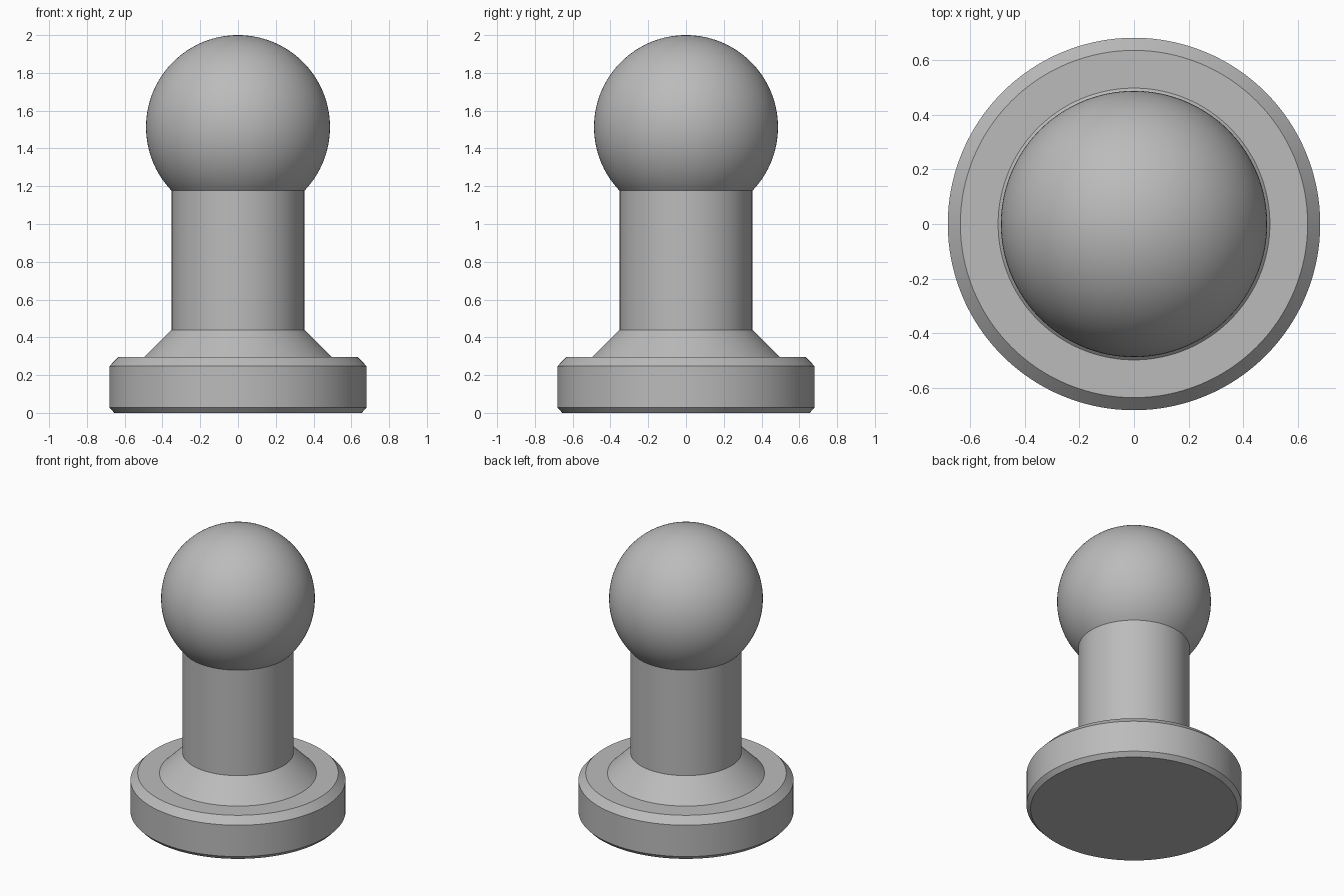
import bpy
import bmesh
from math import sin, cos, pi, asin, radians

SEGMENTS = 128

cube = bpy.data.objects.get("Cube")
if cube:
    bpy.data.objects.remove(cube, do_unlink=True)

# Single plain grey finish
grey = bpy.data.materials.new("plain_grey")
grey.use_nodes = True
COLOUR = (0.5, 0.5, 0.5, 1)
grey.diffuse_color = COLOUR
grey.node_tree.nodes["Principled BSDF"].inputs["Base Color"].default_value = COLOUR


def turned(name, profile):
    """Spin a bottom-to-top (radius, height) profile around the z axis."""
    bm = bmesh.new()
    verts = [bm.verts.new((r, 0, z)) for r, z in profile]
    edges = [bm.edges.new(pair) for pair in zip(verts, verts[1:])]
    bmesh.ops.spin(bm, geom=verts + edges, cent=(0, 0, 0), axis=(0, 0, 1),
                   angle=2 * pi, steps=SEGMENTS, use_merge=True)
    bmesh.ops.remove_doubles(bm, verts=bm.verts, dist=1e-5)
    bmesh.ops.recalc_face_normals(bm, faces=bm.faces)
    # Open pieces: make the widest-facing side point away from the axis
    side = max(bm.faces, key=lambda f: f.calc_center_median().xy.length * abs(f.normal.xy.length))
    if side.normal.xy.dot(side.calc_center_median().xy) < 0:
        bmesh.ops.reverse_faces(bm, faces=bm.faces)
    mesh = bpy.data.meshes.new(name)
    bm.to_mesh(mesh)
    bm.free()
    mesh.materials.append(grey)
    obj = bpy.data.objects.new(name, mesh)
    bpy.context.collection.objects.link(obj)
    bpy.ops.object.select_all(action="DESELECT")
    obj.select_set(True)
    bpy.context.view_layer.objects.active = obj
    bpy.ops.object.shade_smooth_by_angle(angle=radians(30))
    return obj


SHAFT_R, COLLAR_R, BASE_TOP = 0.352, 0.497, 0.295
BALL_R = 0.487
BALL_Z = 2 - BALL_R

# Chamfered round foot with a flat underside and top rim
turned("base", [(0, 0), (0.655, 0), (0.681, 0.028), (0.681, 0.247),
                (0.635, BASE_TOP), (COLLAR_R, BASE_TOP)])

# Sloping collar between foot and shaft
turned("collar", [(COLLAR_R, BASE_TOP), (SHAFT_R, 0.44)])

# Ball, cut off where it meets the shaft
start = -pi / 2 + asin(SHAFT_R / BALL_R)
steps = 48
angles = [start + (pi / 2 - start) * i / steps for i in range(steps + 1)]
ball_profile = [(BALL_R * cos(a), BALL_Z + BALL_R * sin(a)) for a in angles]
turned("ball", ball_profile)

# Straight shaft
turned("shaft", [(SHAFT_R, 0.44), (SHAFT_R, ball_profile[0][1])])
